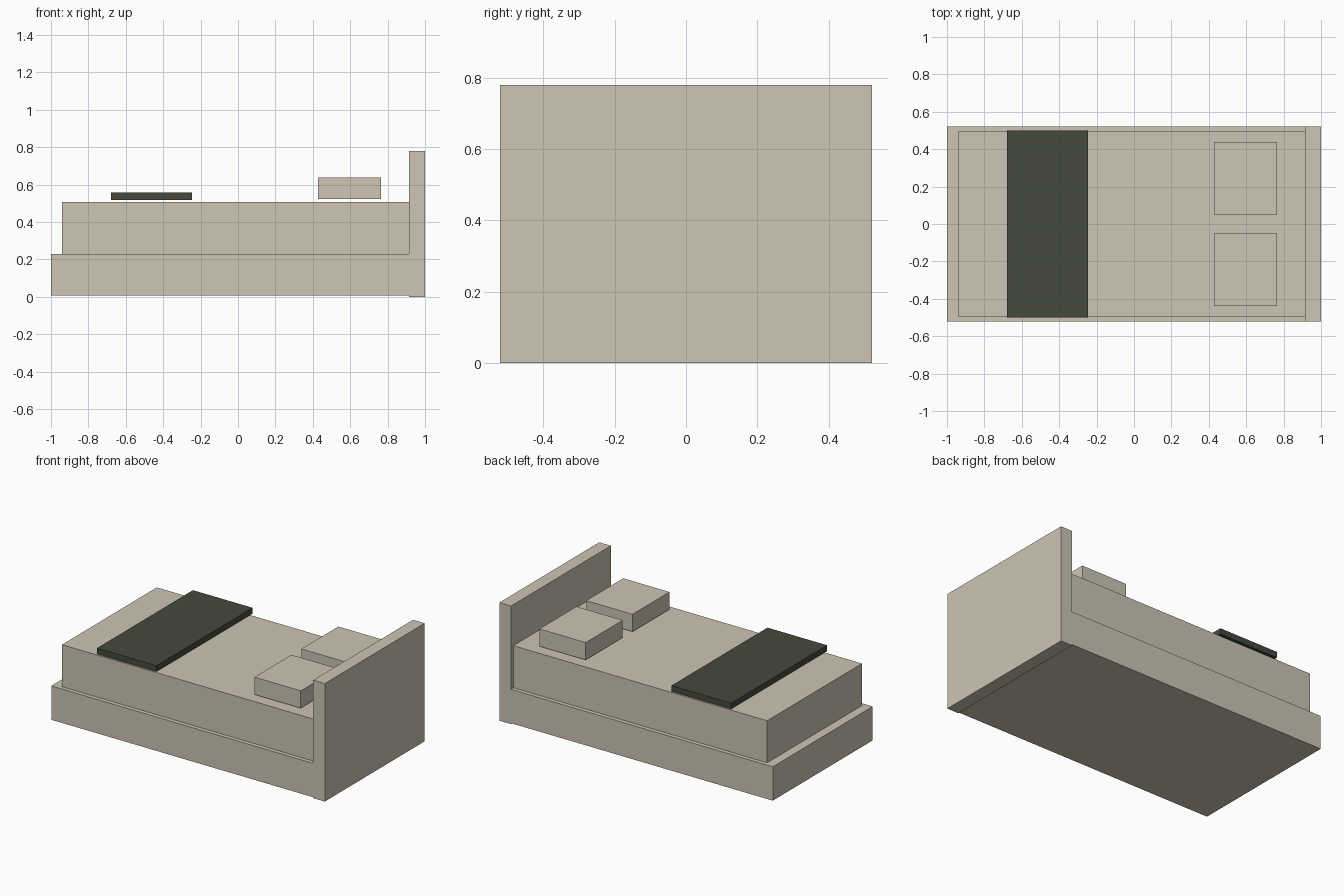
import bpy

if "Cube" in bpy.data.objects:
    bpy.data.objects.remove(bpy.data.objects["Cube"])


def material(name, color):
    m = bpy.data.materials.new(name)
    m.diffuse_color = (*color, 1)
    m.use_nodes = True
    m.node_tree.nodes["Principled BSDF"].inputs["Base Color"].default_value = m.diffuse_color
    return m


linen = material("linen", (0.61, 0.56, 0.46))
charcoal = material("charcoal", (0.06, 0.067, 0.048))


def box(name, x, y, z, mat):
    """Box from (min, max) ranges on each axis."""
    bpy.ops.mesh.primitive_cube_add(size=1, location=[sum(r) / 2 for r in (x, y, z)])
    ob = bpy.context.object
    ob.name = name
    ob.scale = [r[1] - r[0] for r in (x, y, z)]
    bpy.ops.object.transform_apply(location=False, rotation=False, scale=True)
    ob.data.materials.append(mat)
    return ob


# Bed frame: low base and tall headboard
box("bed_base", (-1, 0.915), (-0.522, 0.522), (0.006, 0.23), linen)
box("headboard", (0.915, 1), (-0.522, 0.522), (0, 0.78), linen)

# Mattress, slightly inset on the base
box("mattress", (-0.94, 0.915), (-0.495, 0.495), (0.23, 0.508), linen)

# Dark throw across the foot end
box("throw_blanket", (-0.68, -0.245), (-0.501, 0.501), (0.518, 0.557), charcoal)

# Pair of pillows by the headboard
for side, c in (("left", 0.2445), ("right", -0.2445)):
    box("pillow_" + side, (0.427, 0.765), (c - 0.193, c + 0.193), (0.522, 0.637), linen)
